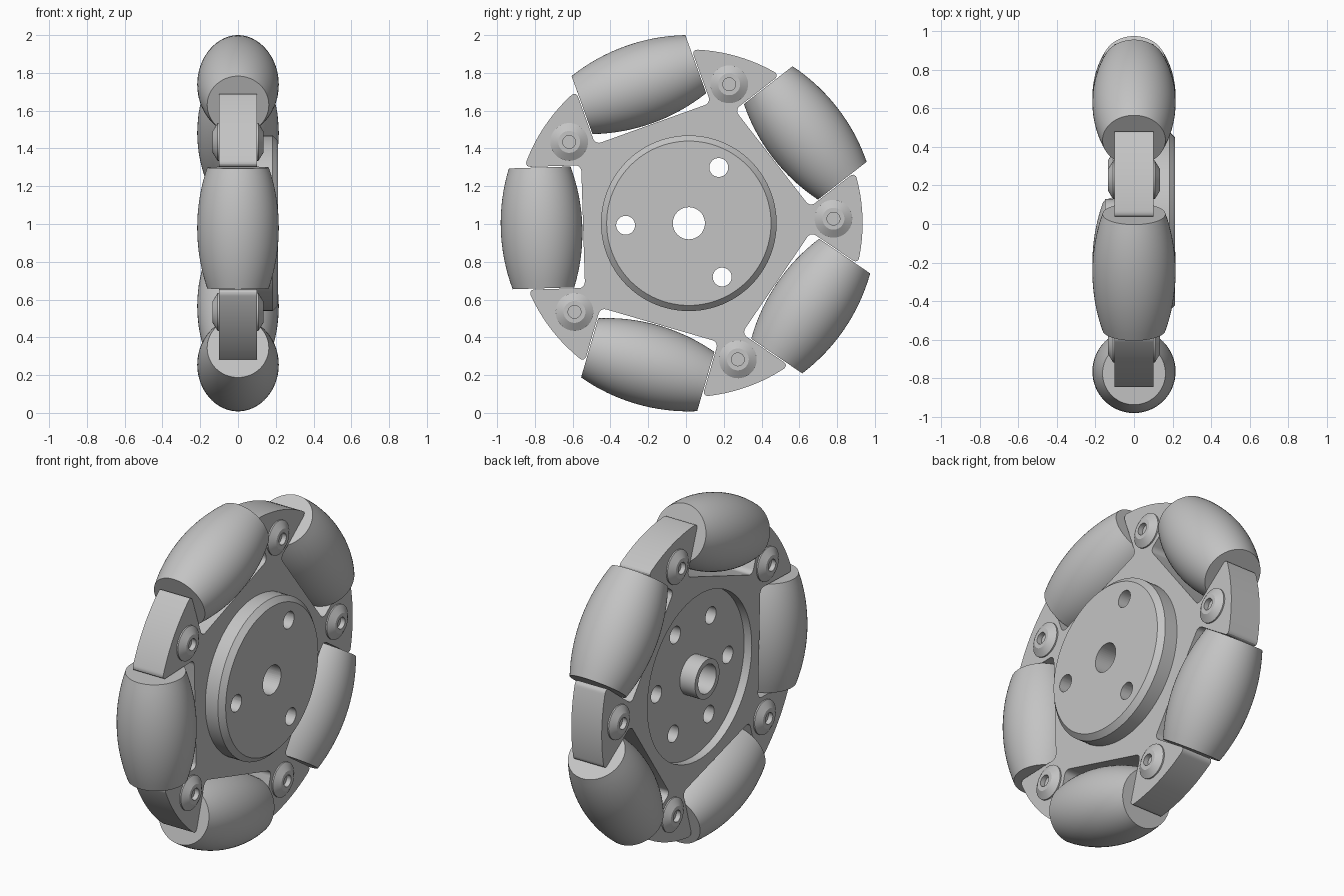
import bpy, bmesh
from math import pi, radians, sin, cos, sqrt
from mathutils import Matrix, Vector

if "Cube" in bpy.data.objects:
    bpy.data.objects.remove(bpy.data.objects["Cube"], do_unlink=True)

grey = bpy.data.materials.new("mid_grey")
grey.use_nodes = True
colour = (0.55, 0.55, 0.55, 1)
grey.diffuse_color = colour
grey.node_tree.nodes["Principled BSDF"].inputs["Base Color"].default_value = colour

HUB = Matrix.Translation((0, 0.015, 1.004))
COUNT, STEP, START = 5, 2 * pi / 5, radians(37.8)
RIM, NOTCH_W, NOTCH_R, HALF = 0.92, 0.325, 0.56, 0.1
ROLLER_R, ROLLER_L = 0.78, 0.32


def finish(name, bm, matrix):
    bmesh.ops.remove_doubles(bm, verts=bm.verts, dist=1e-5)
    bmesh.ops.recalc_face_normals(bm, faces=bm.faces)
    mesh = bpy.data.meshes.new(name)
    bm.to_mesh(mesh)
    bm.free()
    mesh.materials.append(grey)
    ob = bpy.data.objects.new(name, mesh)
    ob.matrix_world = matrix
    bpy.context.collection.objects.link(ob)
    return ob


def lathe(name, profile, matrix, steps=64):
    """Turn (x, radius) points about the x axis."""
    bm = bmesh.new()
    vs = [bm.verts.new((x, r, 0)) for x, r in profile]
    es = [bm.edges.new(pair) for pair in zip(vs, vs[1:])]
    bmesh.ops.spin(bm, geom=vs + es, cent=(0, 0, 0), axis=(1, 0, 0),
                   angle=2 * pi, steps=steps)
    return finish(name, bm, matrix)


def rod(name, x0, x1, r, matrix, steps=64):
    return lathe(name, [(x0, 0), (x0, r), (x1, r), (x1, 0)], matrix, steps)


def boolean(ob, other, operation):
    mod = ob.modifiers.new("cut", 'BOOLEAN')
    mod.operation, mod.solver, mod.object = operation, 'EXACT', other
    bpy.context.view_layer.update()
    deps = bpy.context.evaluated_depsgraph_get()
    mesh = bpy.data.meshes.new_from_object(ob.evaluated_get(deps))
    ob.modifiers.clear()
    ob.data = mesh
    bpy.data.objects.remove(other, do_unlink=True)


def at_angle(a, r):
    return HUB @ Matrix.Rotation(a, 4, 'X') @ Matrix.Translation((0, r, 0))


# Frame plate: a disc with five square notches, leaving five lugs
bm = bmesh.new()
outline = []
corner_r = sqrt(RIM ** 2 - NOTCH_W ** 2)
corner_a = Vector((1, 0)).angle(Vector((corner_r, NOTCH_W)))
for k in range(COUNT):
    a = START + k * STEP
    for r, t in ((corner_r, -NOTCH_W), (NOTCH_R, -NOTCH_W),
                 (NOTCH_R, NOTCH_W), (corner_r, NOTCH_W)):
        outline.append((r * cos(a) - t * sin(a), r * sin(a) + t * cos(a)))
    span = STEP - 2 * corner_a
    for i in range(1, 12):
        b = a + corner_a + span * i / 12
        outline.append((RIM * cos(b), RIM * sin(b)))
face = bm.faces.new([bm.verts.new((-HALF, y, z)) for y, z in outline])
ext = bmesh.ops.extrude_face_region(bm, geom=[face])
bmesh.ops.translate(bm, vec=(2 * HALF, 0, 0),
                    verts=[g for g in ext["geom"] if isinstance(g, bmesh.types.BMVert)])
bmesh.ops.recalc_face_normals(bm, faces=bm.faces)
corners = [e for e in bm.edges
           if abs(e.verts[0].co.x - e.verts[1].co.x) > HALF and e.calc_face_angle(0) > 0.5]
bmesh.ops.bevel(bm, geom=corners, offset=0.032, segments=5, profile=0.5, affect='EDGES')
frame = finish("wheel_frame", bm, HUB)

# Raised chamfered disc on one side, round pocket on the other
boolean(frame, lathe("disc", [(0, 0), (0, 0.465), (0.183, 0.465), (0.213, 0.435), (0.213, 0)],
                     HUB, 96), 'UNION')
boolean(frame, rod("pocket", -0.3, -0.05, 0.49, HUB, 96), 'DIFFERENCE')

# Bore, three through holes and three blind holes
boolean(frame, rod("bore", -0.4, 0.4, 0.085, HUB, 48), 'DIFFERENCE')
for k in range(6):
    depth = 0.4 if k % 2 else 0.06
    cutter = rod("hole", -0.3, depth, 0.05, at_angle(radians(1.8 + 60 * k), 0.335), 32)
    boolean(frame, cutter, 'DIFFERENCE')

# Central boss inside the pocket
lathe("hub_boss", [(-0.045, 0.085), (-0.15, 0.085), (-0.15, 0.115),
                   (-0.045, 0.115), (-0.045, 0.085)], HUB, 48)

# Barrel rollers whose curve follows the wheel's rolling circle
big = ROLLER_R + 0.216
barrel = [(-ROLLER_L, 0)]
for i in range(17):
    x = ROLLER_L * (i / 8 - 1)
    barrel.append((x, sqrt(big ** 2 - x ** 2) - ROLLER_R))
barrel.append((ROLLER_L, 0))

# Bolts with tapered heads and sockets on both ends
half_bolt = [(0.095, 0.1), (0.108, 0.1), (0.134, 0.058), (0.134, 0.034), (0.105, 0.034), (0.105, 0)]
bolt = [(-x, r) for x, r in reversed(half_bolt)] + half_bolt

for k in range(COUNT):
    a = START + k * STEP
    lathe(f"roller_{k + 1}", barrel, at_angle(a, ROLLER_R) @ Matrix.Rotation(pi / 2, 4, 'Y'))
    lathe(f"bolt_{k + 1}", bolt, at_angle(a - STEP / 2, 0.766), 40)

# Smooth round walls, keep edges sharp
bpy.ops.object.select_all(action='DESELECT')
for ob in bpy.context.scene.objects:
    if ob.type == 'MESH':
        ob.select_set(True)
bpy.context.view_layer.objects.active = frame
bpy.ops.object.shade_smooth_by_angle(angle=radians(25))
